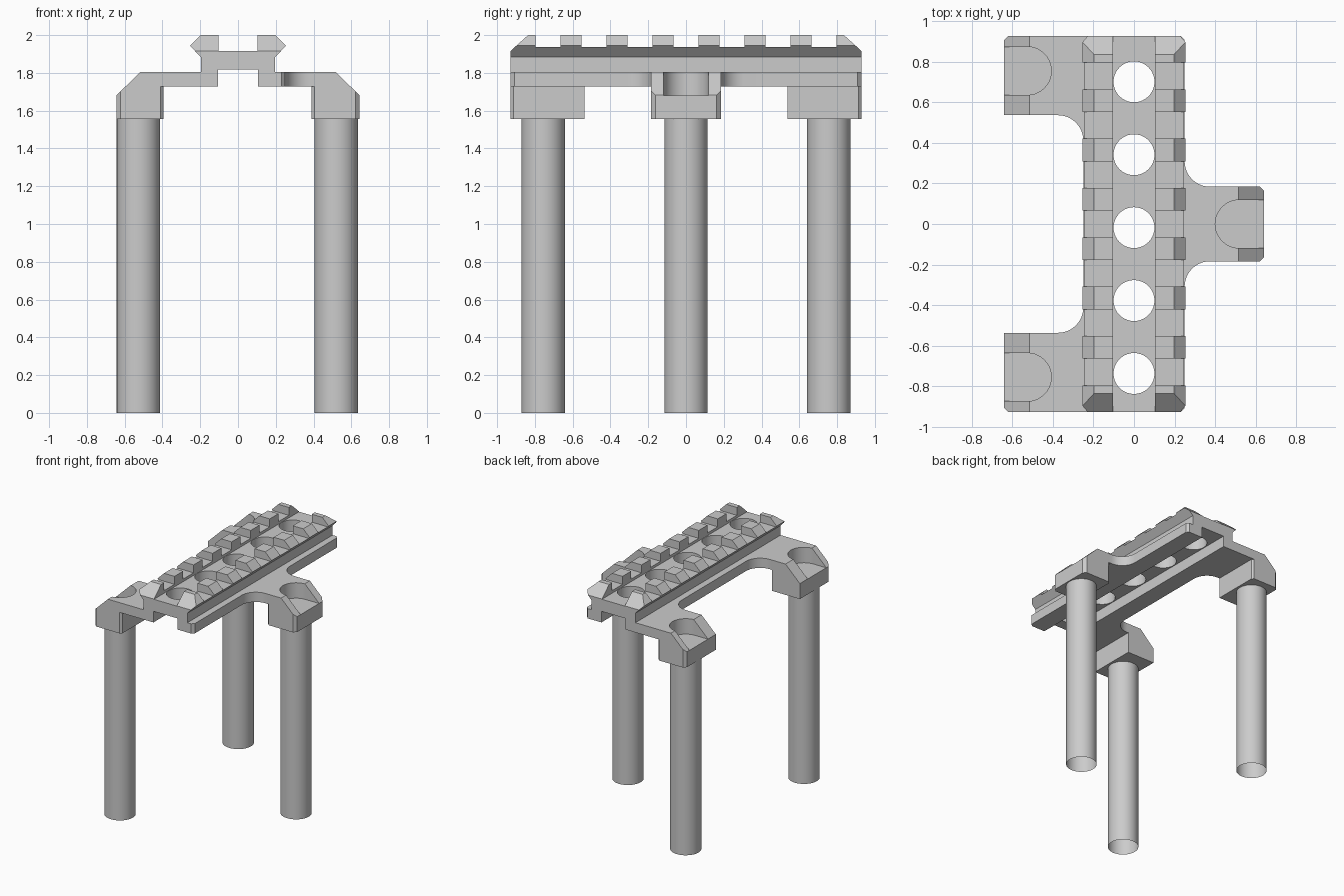
import bpy, bmesh, math
from mathutils import Vector

cube = bpy.data.objects.get("Cube")
if cube:
    bpy.data.objects.remove(cube, do_unlink=True)

COLOUR = (0.6, 0.6, 0.6, 1)
grey = bpy.data.materials.new("light grey")
grey.use_nodes = True
grey.diffuse_color = COLOUR
grey.node_tree.nodes["Principled BSDF"].inputs["Base Color"].default_value = COLOUR

END = 0.928          # half length of the rail
SIDE = 0.643         # half width over the arms
UNDER, TOP = 1.727, 1.806   # plate faces
PAD = 1.557          # underside of the leg pads
LEGS = [(-0.527, -0.756), (-0.527, 0.756), (0.52, 0.0)]


def prism(name, pts, axis, lo, hi):
    """Extrude a 2D outline along x, y or z."""
    place = {"x": lambda a, b, h: (h, a, b),
             "y": lambda a, b, h: (a, h, b),
             "z": lambda a, b, h: (a, b, h)}[axis]
    bm = bmesh.new()
    low = [bm.verts.new(place(a, b, lo)) for a, b in pts]
    high = [bm.verts.new(place(a, b, hi)) for a, b in pts]
    bm.faces.new(low[::-1])
    bm.faces.new(high)
    n = len(pts)
    for i in range(n):
        j = (i + 1) % n
        bm.faces.new((low[i], low[j], high[j], high[i]))
    if bm.calc_volume(signed=True) < 0:
        bmesh.ops.reverse_faces(bm, faces=bm.faces)
    mesh = bpy.data.meshes.new(name)
    bm.to_mesh(mesh)
    bm.free()
    mesh.materials.append(grey)
    obj = bpy.data.objects.new(name, mesh)
    bpy.context.collection.objects.link(obj)
    return obj


def rect(a0, a1, b0, b1):
    return [(a0, b0), (a1, b0), (a1, b1), (a0, b1)]


def arc(x, y, r, start, sweep, n):
    return [(x + r * math.cos(start + sweep * i / n), y + r * math.sin(start + sweep * i / n))
            for i in range(n + 1)]


def soften(corners):
    """Outline from (x, y, size, segments): one segment chamfers, more fillet."""
    out = []
    for i, (x, y, d, n) in enumerate(corners):
        p = Vector((x, y))
        if not d:
            out.append((x, y))
            continue
        u = (Vector(corners[i - 1][:2]) - p).normalized()
        v = (Vector(corners[(i + 1) % len(corners)][:2]) - p).normalized()
        c = p + d * (u + v)
        for k in range(n + 1):
            a = math.pi / 2 * k / n
            out.append(tuple(c - d * (v * math.cos(a) + u * math.sin(a))))
    return out


def select_only(obj):
    bpy.ops.object.select_all(action='DESELECT')
    obj.select_set(True)
    bpy.context.view_layer.objects.active = obj


def combine(body, other, operation):
    select_only(body)
    mod = body.modifiers.new(operation, 'BOOLEAN')
    mod.operation = operation
    mod.solver = 'EXACT'
    mod.object = other
    bpy.ops.object.modifier_apply(modifier=mod.name)
    bpy.data.objects.remove(other, do_unlink=True)


# Base plate with three arms and filleted inner corners
half = [(SIDE, 0.184, 0.022, 1), (0.25, 0.184, 0.125, 10), (0.25, END, 0.02, 1),
        (-SIDE, END, 0.022, 1), (-SIDE, 0.537, 0, 0), (-0.25, 0.537, 0.125, 10)]
outline = half + [(x, -y, d, n) for x, y, d, n in reversed(half)]
bracket = prism("mounting_bracket", soften(outline), "z", UNDER, TOP)

# Leg pads under the arm ends
for s in (-1, 1):
    pad = [(-SIDE, s * 0.537, 0, 0), (-0.394, s * 0.537, 0, 0),
           (-0.394, s * END, 0.015, 1), (-SIDE, s * END, 0.022, 1)]
    combine(bracket, prism("pad", soften(pad), "z", PAD, TOP), 'UNION')
pad = [(0.389, -0.184, 0.015, 1), (SIDE, -0.184, 0.022, 1),
       (SIDE, 0.184, 0.022, 1), (0.389, 0.184, 0.015, 1)]
combine(bracket, prism("pad", soften(pad), "z", PAD, TOP), 'UNION')

# Dovetail rail with a central channel
right = [(0.197, 1.77), (0.197, 1.883), (0.254, 1.944), (0.197, 2.0), (0.103, 2.0), (0.103, 1.915)]
rail = right + [(-x, z) for x, z in reversed(right)]
combine(bracket, prism("rail", rail, "y", -END, END), 'UNION')

# Cross grooves between the teeth
for i in range(-3, 4):
    y = i * 0.2435
    combine(bracket, prism("groove", rect(y - 0.066, y + 0.066, 1.936, 2.2), "x", -0.4, 0.4), 'DIFFERENCE')

# Sloped rail ends and sloped arm ends
for s in (-1, 1):
    end = [(s * 0.744, 2.083), (s * 1.02, 1.834), (s * 1.02, 2.083)]
    combine(bracket, prism("end_slope", end, "x", -0.4, 0.4), 'DIFFERENCE')
    arm = [(s * 0.415, 1.903), (s * 0.743, 1.585), (s * 0.743, 1.903)]
    combine(bracket, prism("arm_slope", arm, "y", -1.1, 1.1), 'DIFFERENCE')

# Slot along the underside
combine(bracket, prism("slot", rect(-0.107, 0.107, 1.6, 1.817), "y", -1.1, 1.1), 'DIFFERENCE')

# Round holes through the channel floor
for i in range(-2, 3):
    hole = arc(0, -0.018 + i * 0.36, 0.101, 0, math.tau, 40)[:-1]
    combine(bracket, prism("hole", hole, "z", 1.7, 2.1), 'DIFFERENCE')

# U-shaped recesses above the legs, open to the outside
for x, y in LEGS:
    s = 1 if x > 0 else -1
    recess = arc(x, y, 0.119, s * math.pi / 2, math.pi, 20)
    recess += [(s * 0.8, y - s * 0.119), (s * 0.8, y + s * 0.119)]
    combine(bracket, prism("recess", recess, "z", 1.681, 2.0), 'DIFFERENCE')

select_only(bracket)
bpy.ops.object.shade_smooth_by_angle(angle=math.radians(30))

# Open tubular legs
for name, (x, y) in zip(("front_right_leg", "back_right_leg", "left_leg"), LEGS):
    bpy.ops.mesh.primitive_cylinder_add(vertices=48, radius=0.115, depth=PAD, end_fill_type='NOTHING',
                                        location=(x, y, PAD / 2))
    leg = bpy.context.object
    leg.name = name
    leg.data.materials.append(grey)
    bpy.ops.object.shade_smooth_by_angle(angle=math.radians(30))
